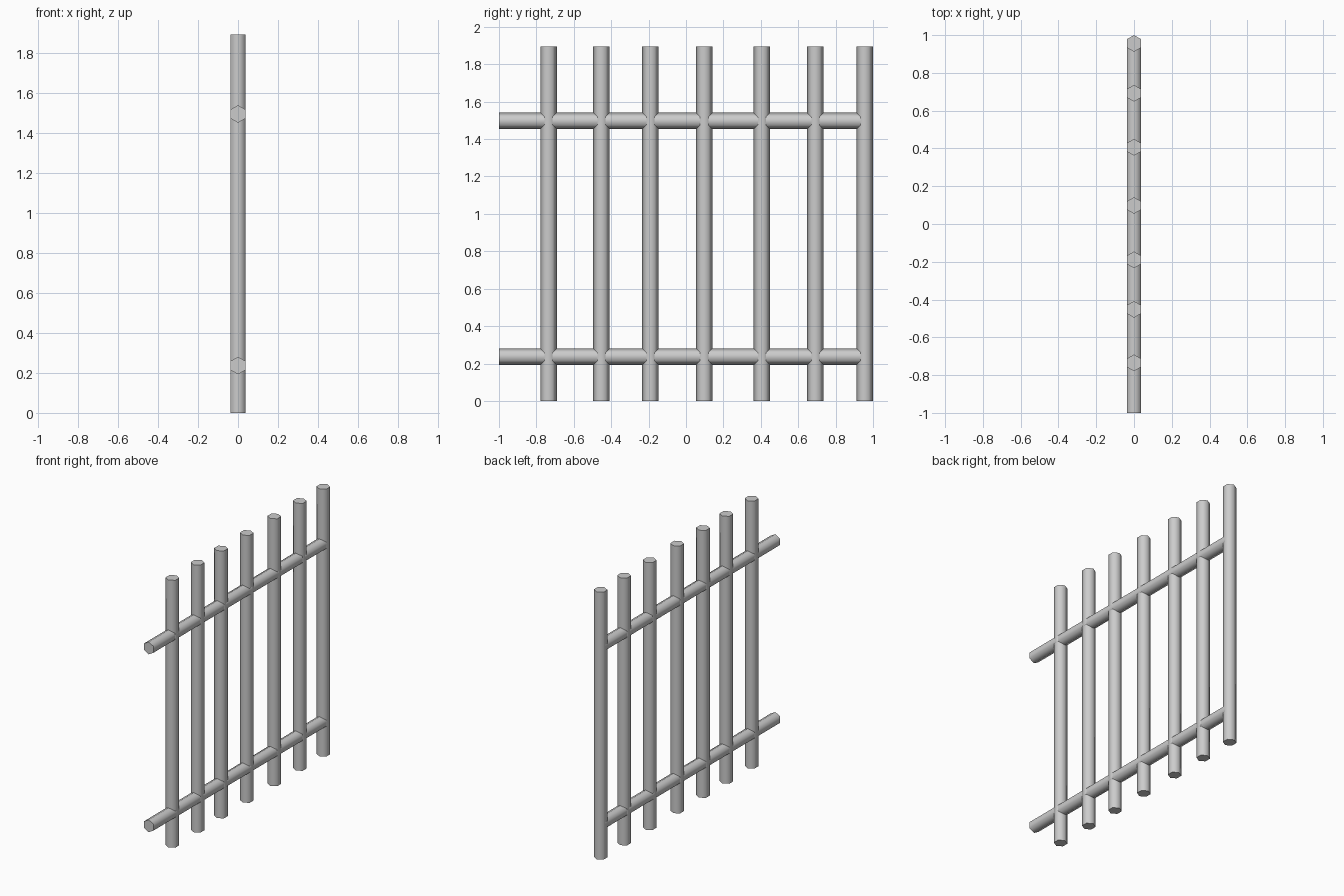
import bpy
import math
from mathutils import Vector

cube = bpy.data.objects.get("Cube")
if cube:
    bpy.data.objects.remove(cube, do_unlink=True)

RADIUS = 0.044
HEIGHT = 1.895

steel = bpy.data.materials.new("grey_steel")
steel.use_nodes = True
grey = (0.6, 0.6, 0.6, 1)
steel.diffuse_color = grey
steel.node_tree.nodes["Principled BSDF"].inputs["Base Color"].default_value = grey


def hex_bar(name, start, end, rotation):
    """Six-sided bar with soft sides and crisp end caps."""
    start, end = Vector(start), Vector(end)
    bpy.ops.mesh.primitive_cylinder_add(
        vertices=6, radius=RADIUS, depth=(end - start).length,
        location=(start + end) / 2, rotation=rotation)
    bar = bpy.context.object
    bar.name = name
    bar.data.materials.append(steel)
    bpy.ops.object.shade_smooth_by_angle(angle=math.radians(65))
    return bar


# Upright posts, unevenly spaced along the fence
for i, y in enumerate((-0.735, -0.452, -0.19, 0.098, 0.406, 0.692, 0.956)):
    hex_bar(f"post_{i + 1}", (0, y, 0), (0, y, HEIGHT), (0, 0, 0))

# Horizontal rails, running past the first post and ending inside the last
for name, z in (("lower_rail", 0.237), ("upper_rail", 1.497)):
    hex_bar(name, (0, -1, z), (0, 0.956, z), (math.radians(90), 0, 0))
